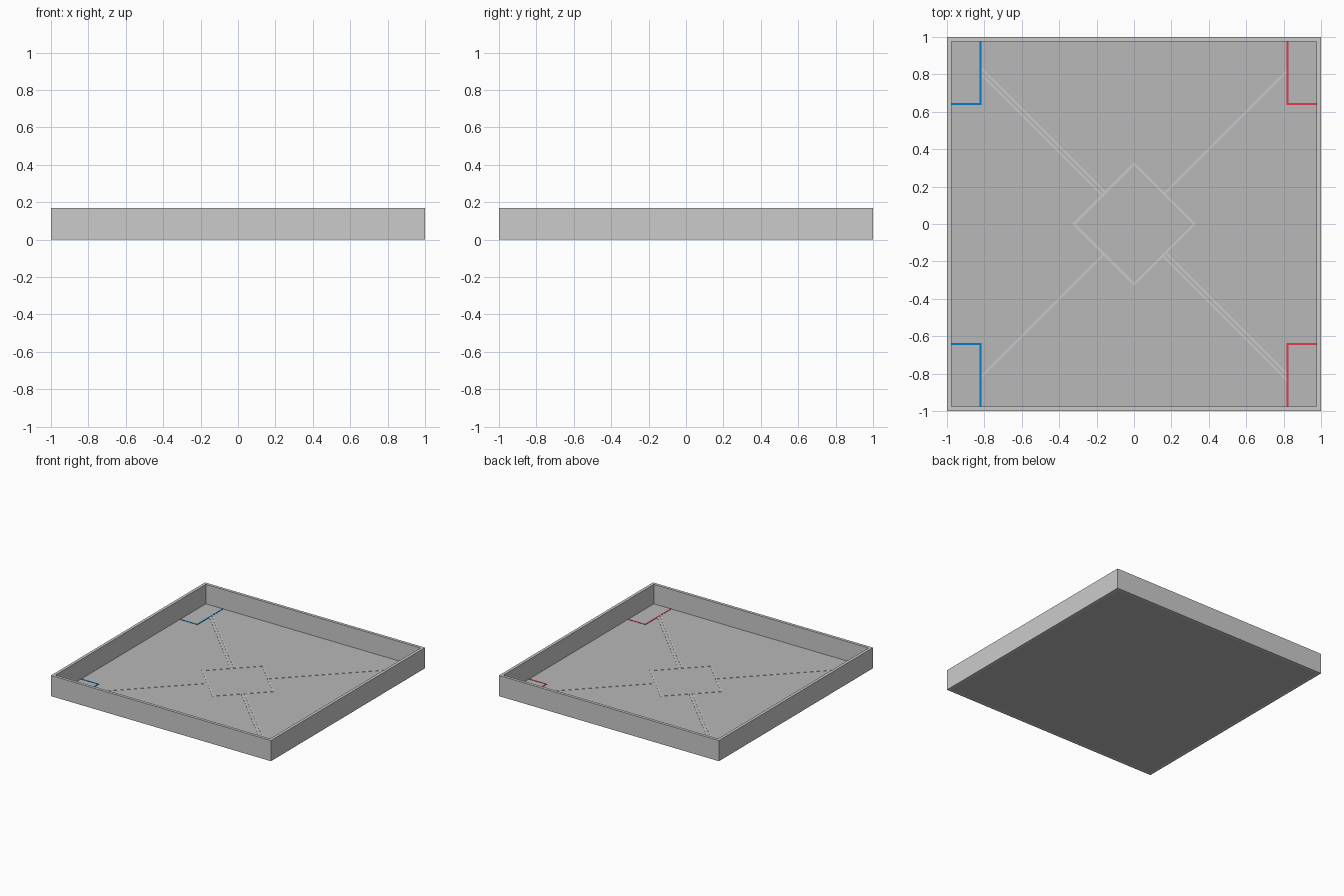
import bpy, bmesh
from math import sqrt

if "Cube" in bpy.data.objects:
    bpy.data.objects.remove(bpy.data.objects["Cube"])

HALF, INNER, HEIGHT = 1.0, 0.976, 0.17
FLOOR_TOP, TAPE_TOP = 0.01, 0.012
TAPE = 0.010
TAPE_X, TAPE_Y = 0.82, 0.642


def material(name, rgb):
    mat = bpy.data.materials.new(name)
    mat.diffuse_color = (*rgb, 1)
    mat.use_nodes = True
    mat.node_tree.nodes["Principled BSDF"].inputs["Base Color"].default_value = mat.diffuse_color
    return mat


def add_object(name, bm, mat=None):
    bmesh.ops.recalc_face_normals(bm, faces=bm.faces)
    mesh = bpy.data.meshes.new(name)
    bm.to_mesh(mesh)
    bm.free()
    obj = bpy.data.objects.new(name, mesh)
    bpy.context.collection.objects.link(obj)
    if mat:
        mesh.materials.append(mat)
    return obj


def prism(name, outline, z0, z1, mat=None):
    """Solid with a flat outline between two heights."""
    bm = bmesh.new()
    low = [bm.verts.new((x, y, z0)) for x, y in outline]
    high = [bm.verts.new((x, y, z1)) for x, y in outline]
    bm.faces.new(low)
    bm.faces.new(high)
    n = len(outline)
    for i in range(n):
        j = (i + 1) % n
        bm.faces.new((low[i], low[j], high[j], high[i]))
    return add_object(name, bm, mat)


def frame(name, corners, outer, inner, z0, z1, mat=None):
    """Four-sided mitred frame made as one closed ring."""
    bm = bmesh.new()
    rings = [[bm.verts.new((x * s, y * s, z)) for x, y in corners]
             for s, z in ((outer, z0), (outer, z1), (inner, z1), (inner, z0))]
    for k in range(4):
        a, b = rings[k], rings[(k + 1) % 4]
        for i in range(4):
            j = (i + 1) % 4
            bm.faces.new((a[i], a[j], b[j], b[i]))
    return add_object(name, bm, mat)


floor_grey = material("floor_grey", (0.48, 0.48, 0.48))
blue = material("blue_tape", (0.0, 0.2, 0.6))
red = material("red_tape", (0.75, 0.04, 0.07))

SQUARE = [(-1, -1), (1, -1), (1, 1), (-1, 1)]
DIAMOND = [(0, -1), (1, 0), (0, 1), (-1, 0)]

# Perimeter wall and floor mat
frame("perimeter_wall", SQUARE, HALF, INNER, 0, HEIGHT)
prism("floor_mat", [(x * INNER, y * INNER) for x, y in SQUARE],
      0, FLOOR_TOP, floor_grey)

# Centre diamond of pale tape
frame("centre_diamond_tape", DIAMOND, 0.33, 0.315, FLOOR_TOP - 0.002, TAPE_TOP)


# Diagonal tapes: cut square at the diamond, cut upright at the corner tapes
def diagonal(name, sx, sy, offset):
    start, end = 0.328 / sqrt(2), (TAPE_X - TAPE / 2) * sqrt(2)
    p, q = offset - TAPE / 2, offset + TAPE / 2
    points = [(start, p), (end + p, p), (end + q, q), (start, q)]
    outline = [(sx * (t - w) / sqrt(2), sy * (t + w) / sqrt(2)) for t, w in points]
    prism(name, outline, FLOOR_TOP - 0.002, TAPE_TOP)


for s, end in ((1, "back"), (-1, "front")):
    diagonal(f"single_diagonal_{end}", s, s, 0)
    for o, side in ((-0.012, "inner"), (0.012, "outer")):
        diagonal(f"double_diagonal_{end}_{side}", -s, s, o)

# L-shaped coloured tapes in the four corners
h = TAPE / 2
CORNER = [(TAPE_X - h, INNER), (TAPE_X - h, TAPE_Y - h), (INNER, TAPE_Y - h),
          (INNER, TAPE_Y + h), (TAPE_X + h, TAPE_Y + h), (TAPE_X + h, INNER)]
for sx, mat, colour in ((-1, blue, "blue"), (1, red, "red")):
    for sy, end in ((-1, "front"), (1, "back")):
        prism(f"{colour}_corner_tape_{end}", [(sx * x, sy * y) for x, y in CORNER],
              FLOOR_TOP - 0.002, TAPE_TOP, mat)
